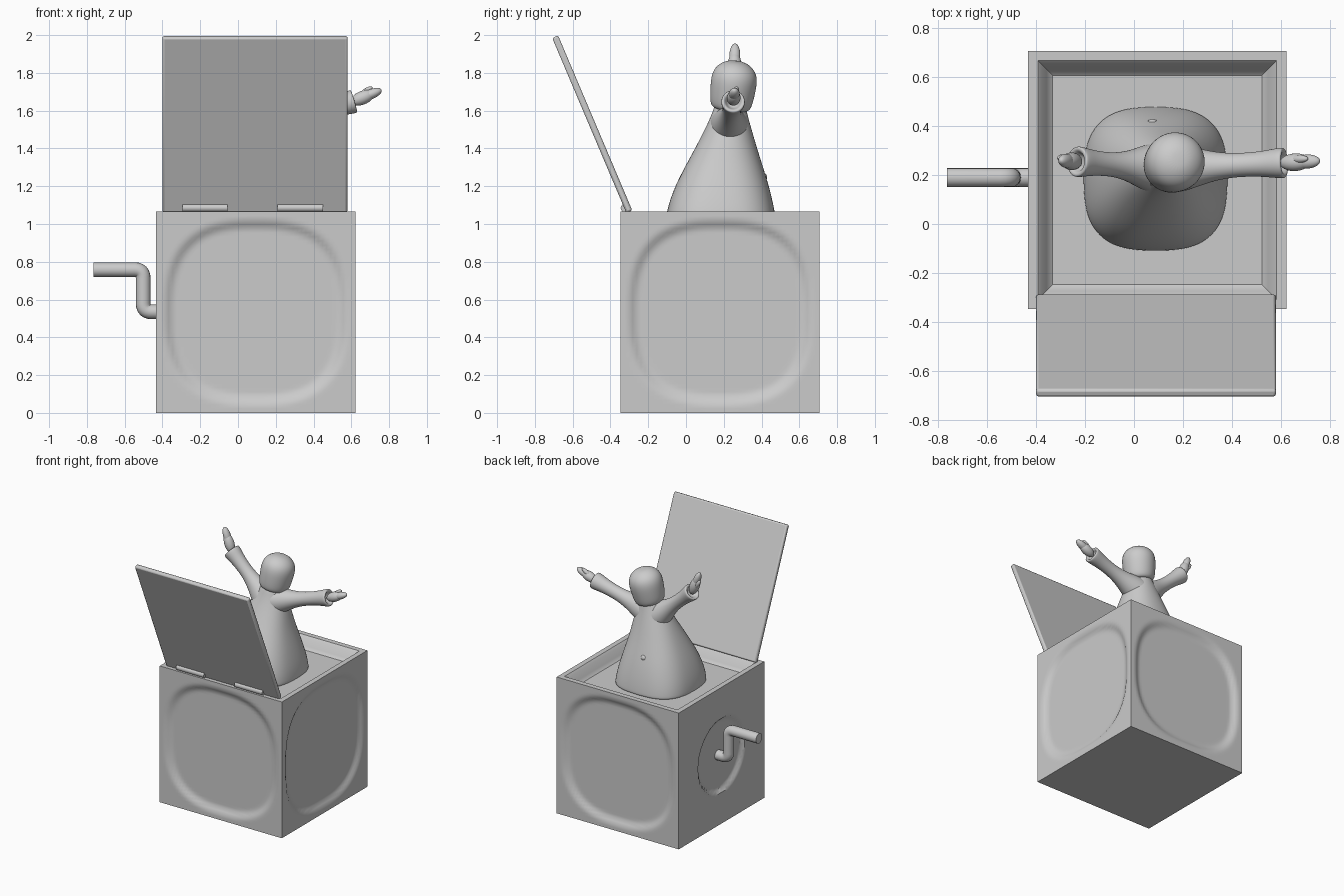
import bpy, bmesh, math
from mathutils import Vector, Matrix

if "Cube" in bpy.data.objects:
    bpy.data.objects.remove(bpy.data.objects["Cube"])

CX, CY, HALF, TOP = 0.095, 0.18, 0.528, 1.065


def finish(name, bm, subsurf=0, angle=35):
    bmesh.ops.remove_doubles(bm, verts=bm.verts, dist=1e-5)
    bmesh.ops.recalc_face_normals(bm, faces=bm.faces)
    me = bpy.data.meshes.new(name)
    bm.to_mesh(me)
    bm.free()
    for p in me.polygons:
        p.use_smooth = True
    me.set_sharp_from_angle(angle=math.radians(angle))
    ob = bpy.data.objects.new(name, me)
    bpy.context.collection.objects.link(ob)
    if subsurf:
        mod = ob.modifiers.new("smooth", 'SUBSURF')
        mod.levels = mod.render_levels = subsurf
    return ob


def bridge(bm, loops):
    for a, b in zip(loops, loops[1:]):
        for i in range(len(a)):
            j = (i + 1) % len(a)
            bm.faces.new((a[i], a[j], b[j], b[i]))


def loft(name, rings, axis=(0, 0, 1), n=24, cap_start=True, angle=180):
    """Skin super-ellipse rings (center, rx, ry, exponent) square to an axis."""
    rot = Vector((0, 0, 1)).rotation_difference(Vector(axis))
    bm = bmesh.new()
    loops = []
    for c, rx, ry, e in rings:
        loop = []
        for i in range(n):
            a = 2 * math.pi * i / n
            co, si = math.cos(a), math.sin(a)
            x = math.copysign(abs(co) ** (2 / e), co) * rx
            y = math.copysign(abs(si) ** (2 / e), si) * ry
            loop.append(bm.verts.new(Vector(c) + rot @ Vector((x, y, 0))))
        loops.append(loop)
    bridge(bm, loops)
    if cap_start:
        bm.faces.new(loops[0])
    bm.faces.new(loops[-1])
    return finish(name, bm, 2, angle)


def ellipsoid(name, center, radii, axis=(0, 0, 1)):
    rot = Vector((0, 0, 1)).rotation_difference(Vector(axis)).to_matrix().to_4x4()
    bm = bmesh.new()
    bmesh.ops.create_uvsphere(bm, u_segments=24, v_segments=16, radius=1,
        matrix=Matrix.Translation(center) @ rot @ Matrix.Diagonal((*radii, 1)))
    return finish(name, bm, 0, 180)


# box: four dished sides, flat base, shallow tray on top
bm = bmesh.new()
N = 48
for k in range(4):  # front, right, back, left
    turn = Matrix.Rotation(k * math.pi / 2, 3, 'Z')
    size, p = (0.55, 2) if k == 3 else (0.925, 2.7)
    grid = []
    for j in range(N + 1):
        row = []
        for i in range(N + 1):
            u, w = 2 * i / N - 1, 2 * j / N - 1
            r = (abs(u) ** p + abs(w) ** p) ** (1 / p) / size
            t = min(max((1 - r) / 0.11, 0), 1)
            dent = 0.025 * t * t * (3 - 2 * t)
            co = turn @ Vector((u * HALF, -HALF + dent, 0))
            row.append(bm.verts.new((co.x + CX, co.y + CY, (w + 1) * TOP / 2)))
        grid.append(row)
    for j in range(N):
        for i in range(N):
            bm.faces.new((grid[j][i], grid[j][i + 1], grid[j + 1][i + 1], grid[j + 1][i]))


def square(inset, z):
    h = HALF - inset
    return [bm.verts.new((CX + sx * h, CY + sy * h, z))
            for sx, sy in ((-1, -1), (1, -1), (1, 1), (-1, 1))]


tray = [square(i, z) for i, z in ((0, TOP), (0.04, TOP), (0.055, 1.05),
                                  (0.075, 1.0), (0.10, 0.98))]
bridge(bm, tray)
bm.faces.new(tray[-1])
bm.faces.new(square(0, 0))
finish("box", bm)

# open lid leaning forward
low, high = Vector((0.09, -0.303, 1.072)), Vector((0.09, -0.69, 1.985))
tilt = math.atan2(low.y - high.y, high.z - low.z)
bm = bmesh.new()
bmesh.ops.create_cube(bm, size=1,
    matrix=Matrix.Translation((low + high) / 2) @ Matrix.Rotation(tilt, 4, 'X')
    @ Matrix.Diagonal((0.98, 0.034, (high - low).length + 0.015, 1)))
lid = finish("lid", bm)
bev = lid.modifiers.new("bevel", 'BEVEL')
bev.width, bev.segments = 0.01, 2

# two hinge barrels
for i, x in enumerate((-0.175, 0.33)):
    bm = bmesh.new()
    bmesh.ops.create_cone(bm, cap_ends=True, segments=20, radius1=0.021, radius2=0.021,
        depth=0.24, matrix=Matrix.Translation((x, -0.325, 1.085))
        @ Matrix.Rotation(math.pi / 2, 4, 'Y'))
    finish(f"hinge_{i + 1}", bm)

# crank handle: tube along a path with rounded corners
corners = [Vector((x, 0.19, z)) for x, z in
           ((-0.38, 0.535), (-0.502, 0.535), (-0.502, 0.758), (-0.765, 0.758))]
path = [corners[0]]
for a, b, c in zip(corners, corners[1:], corners[2:]):
    s, e = b + (a - b).normalized() * 0.045, b + (c - b).normalized() * 0.045
    for i in range(7):
        t = i / 6
        path.append(s * (1 - t) ** 2 + b * 2 * t * (1 - t) + e * t * t)
path.append(corners[-1])
cu = bpy.data.curves.new("crank", 'CURVE')
cu.dimensions = '3D'
cu.bevel_depth, cu.bevel_resolution, cu.use_fill_caps = 0.039, 6, True
sp = cu.splines.new('POLY')
sp.points.add(len(path) - 1)
for pt, co in zip(sp.points, path):
    pt.co = (*co, 1)
sp.use_smooth = True
bpy.context.collection.objects.link(bpy.data.objects.new("crank", cu))

# gown-shaped body
loft("body", [
    ((0.088, 0.185, 0.97), 0.295, 0.295, 2.8),
    ((0.088, 0.185, 0.98), 0.298, 0.298, 2.8),
    ((0.088, 0.183, 1.065), 0.290, 0.290, 2.7),
    ((0.09, 0.190, 1.20), 0.252, 0.253, 2.5),
    ((0.10, 0.206, 1.35), 0.195, 0.187, 2.3),
    ((0.12, 0.224, 1.50), 0.142, 0.124, 2.1),
    ((0.135, 0.232, 1.60), 0.095, 0.088, 2),
    ((0.14, 0.235, 1.66), 0.07, 0.075, 2)])

# tilted capsule head
bottom, crown = Vector((0.142, 0.234, 1.605)), Vector((0.187, 0.268, 1.862))
loft("head", [(bottom.lerp(crown, t), r, r, 2) for t, r in
              ((0, 0.075), (0.03, 0.10), (0.12, 0.113), (0.4, 0.121), (0.65, 0.124),
               (0.83, 0.108), (0.95, 0.07), (1.0, 0.03))], crown - bottom)

# sleeves with hollow cuffs, and mitten hands
arms = {"right": ((0.10, 0.225, 1.50), (0.615, 0.25, 1.65), (0.76, 0.258, 1.71), (0, 0, 1)),
        "left": ((0.13, 0.225, 1.47), (-0.235, 0.255, 1.79), (-0.30, 0.26, 1.955), (-1, 0, 0.2))}
for side, (shoulder, cuff, tip, up) in arms.items():
    s, c, h, up = Vector(shoulder), Vector(cuff), Vector(tip), Vector(up)
    rings = [(0, .12), (.22, .095), (.42, .06), (.62, .047), (.82, .052), (.92, .06),
             (.985, .064), (1, .06), (1, .045), (.96, .035), (.93, .02)]
    loft(f"{side}_sleeve", [(s.lerp(c, t), r, r, 2) for t, r in rings], c - s)
    d = (h - c).normalized()
    ln = (h - c).length
    ellipsoid(f"{side}_palm", c + d * ln * 0.30, (0.036, 0.036, ln * 0.42), d)
    ellipsoid(f"{side}_fingers", c + d * ln * 0.62, (0.026, 0.029, ln * 0.38), d)
    ellipsoid(f"{side}_thumb", c + d * ln * 0.42 + up * 0.026 + Vector((0, 0.012, 0)),
              (0.016, 0.016, 0.042), d + up * 0.25)

# three buttons down the back-facing front of the gown
for i, (x, y, z) in enumerate(((0.10, 0.338, 1.46), (0.088, 0.362, 1.36), (0.076, 0.41, 1.25))):
    ellipsoid(f"button_{i + 1}", (x, y, z), (0.023, 0.023, 0.019), (0, 1, 0.4))
